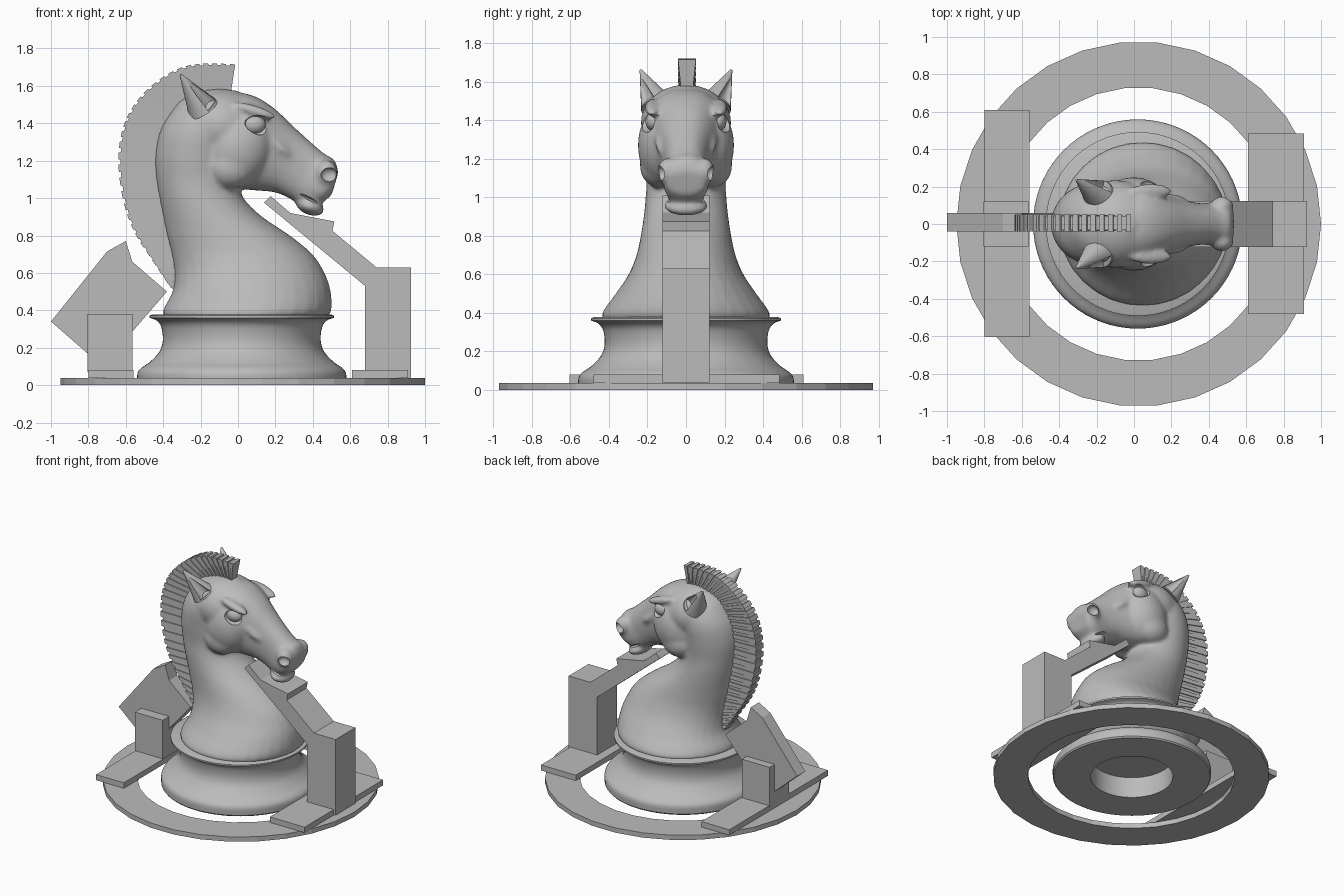
import bpy, bmesh
from math import sin, cos, pi, radians, copysign
from mathutils import Vector, Matrix

cube = bpy.data.objects.get("Cube")
if cube:
    bpy.data.objects.remove(cube, do_unlink=True)

grey = bpy.data.materials.new("plain_grey")
grey.use_nodes = True
grey.diffuse_color = (0.5, 0.5, 0.5, 1)
grey.node_tree.nodes["Principled BSDF"].inputs["Base Color"].default_value = (0.5, 0.5, 0.5, 1)


def make(name, bm, smooth=True):
    bmesh.ops.recalc_face_normals(bm, faces=bm.faces)
    mesh = bpy.data.meshes.new(name)
    bm.to_mesh(mesh)
    bm.free()
    mesh.materials.append(grey)
    ob = bpy.data.objects.new(name, mesh)
    bpy.context.collection.objects.link(ob)
    if smooth:
        shade(ob)
    return ob


def activate(ob):
    bpy.ops.object.select_all(action='DESELECT')
    ob.select_set(True)
    bpy.context.view_layer.objects.active = ob


def shade(ob):
    activate(ob)
    bpy.ops.object.shade_smooth_by_angle(angle=radians(35))


def carve(ob, bm):
    """Cut the shapes in bm out of ob."""
    cutter = make("hollow_cutter", bm, False)
    cutter.hide_render = True
    cut = ob.modifiers.new("carve", 'BOOLEAN')
    cut.operation = 'DIFFERENCE'
    cut.solver = 'EXACT'
    cut.object = cutter
    activate(ob)
    bpy.ops.object.modifier_apply(modifier="carve")
    bpy.data.objects.remove(cutter, do_unlink=True)
    shade(ob)


def spline(points, steps):
    """Smooth tuples of any length through the given points."""
    p = [Vector(q) for q in points]
    p = [2 * p[0] - p[1]] + p + [2 * p[-1] - p[-2]]
    out = []
    for i in range(1, len(p) - 2):
        a, b, c, d = p[i - 1:i + 3]
        for s in range(steps):
            t = s / steps
            out.append(b + (c - a) * (t / 2) + (2 * a - 5 * b + 4 * c - d) * (t * t / 2)
                       + (3 * b - a - 3 * c + d) * (t ** 3 / 2))
    return out + [p[-2]]


def loft(bm, sections, power, n=32):
    """Sections are (x1, z1, x2, z2, half width); rings span the two points."""
    rings = []
    for x1, z1, x2, z2, w in sections:
        mid = Vector(((x1 + x2) / 2, 0, (z1 + z2) / 2))
        arm = Vector(((x1 - x2) / 2, 0, (z1 - z2) / 2))
        ring = []
        for k in range(n):
            c, s = cos(2 * pi * k / n), sin(2 * pi * k / n)
            c, s = copysign(abs(c) ** power, c), copysign(abs(s) ** power, s)
            ring.append(bm.verts.new(mid + arm * c + Vector((0, w * s, 0))))
        rings.append(ring)
    for r, q in zip(rings, rings[1:]):
        for k in range(n):
            bm.faces.new((r[k], r[(k + 1) % n], q[(k + 1) % n], q[k]))
    bm.faces.new(rings[0])
    bm.faces.new(rings[-1])


def blob(bm, centre, size, turn=0):
    m = Matrix.Translation(centre) @ Matrix.Rotation(turn, 4, 'Y') @ Matrix.Diagonal((*size, 1))
    bmesh.ops.create_uvsphere(bm, u_segments=32, v_segments=20, radius=1, matrix=m)


def cone(bm, base, tip, r):
    base, tip = Vector(base), Vector(tip)
    axis = tip - base
    m = Matrix.Translation((base + tip) / 2) @ axis.to_track_quat('Z', 'Y').to_matrix().to_4x4()
    bmesh.ops.create_cone(bm, cap_ends=True, segments=24, radius1=r, radius2=0.006,
                          depth=axis.length, matrix=m)


def prism(bm, outline, halves, mid=0):
    """Outline in x, z; one half thickness in y for each corner."""
    a, b = [[bm.verts.new((x, mid + s * h, z)) for (x, z), h in zip(outline, halves)]
            for s in (-1, 1)]
    bm.faces.new(a)
    bm.faces.new(b)
    for k in range(len(a)):
        j = (k + 1) % len(a)
        bm.faces.new((a[k], a[j], b[j], b[k]))


def plate(name, outline, y0, y1):
    bm = bmesh.new()
    prism(bm, outline, [(y1 - y0) / 2] * len(outline), (y0 + y1) / 2)
    return make(name, bm, False)


def box(name, x0, x1, y0, y1, z0, z1):
    return plate(name, [(x0, z0), (x1, z0), (x1, z1), (x0, z1)], y0, y1)


def lathe(name, profile, steps, x, smooth=True):
    bm = bmesh.new()
    vs = [bm.verts.new((r, 0, z)) for r, z in profile]
    es = [bm.edges.new(pair) for pair in zip(vs, vs[1:])]
    bmesh.ops.spin(bm, geom=vs + es, cent=(0, 0, 0), axis=(0, 0, 1), angle=2 * pi, steps=steps)
    bmesh.ops.remove_doubles(bm, verts=bm.verts, dist=1e-4)
    bmesh.ops.translate(bm, verts=bm.verts, vec=(x, 0, 0))
    return make(name, bm, smooth)


# Flat ground ring and the turned base with a hollow underside
lathe("ground_ring", [(0.73, 0), (0.975, 0), (0.975, 0.037), (0.73, 0.037), (0.73, 0)],
      30, 0.025, False)
side = spline([(0.558, 0.01), (0.558, 0.06), (0.54, 0.09), (0.49, 0.125), (0.44, 0.18),
               (0.422, 0.24), (0.43, 0.31), (0.455, 0.345), (0.492, 0.36)], 5)
lathe("turned_base", [(0, 0.16), (0.29, 0.16), (0.29, 0), (0.55, 0)]
      + [tuple(p) for p in side] + [(0.492, 0.372), (0.48, 0.378), (0, 0.378)], 72, 0.02)

# Neck and head volumes, fused into one skin
bm = bmesh.new()
neck = [(0.42, 0.33, -0.36, 0.33, 0.38), (0.495, 0.385, -0.405, 0.385, 0.44),
        (0.496, 0.5, -0.35, 0.5, 0.365), (0.463, 0.6, -0.34, 0.6, 0.298),
        (0.398, 0.7, -0.355, 0.7, 0.257), (0.278, 0.8, -0.38, 0.8, 0.235),
        (0.13, 0.9, -0.4, 0.9, 0.22), (0.03, 1.0, -0.42, 1.0, 0.21),
        (0, 1.1, -0.437, 1.1, 0.205), (0, 1.22, -0.443, 1.22, 0.215),
        (0.02, 1.35, -0.42, 1.35, 0.222), (0.03, 1.45, -0.365, 1.45, 0.2),
        (0.03, 1.53, -0.295, 1.53, 0.145), (0, 1.575, -0.17, 1.58, 0.06)]
loft(bm, spline(neck, 4), 1)
head = [(-0.16, 1.56, -0.12, 1.13, 0.17), (0, 1.565, -0.07, 1.07, 0.21),
        (0.1, 1.54, 0.01, 1.05, 0.205), (0.2, 1.475, 0.1, 1.04, 0.165),
        (0.3, 1.38, 0.2, 1.03, 0.13), (0.4, 1.29, 0.28, 0.995, 0.112),
        (0.465, 1.235, 0.34, 0.965, 0.112), (0.515, 1.205, 0.43, 0.965, 0.118),
        (0.538, 1.14, 0.5, 1.015, 0.1)]
loft(bm, spline(head, 4), 0.85)
blob(bm, (-0.1, 0, 1.385), (0.24, 0.235, 0.2))                   # skull
blob(bm, (0.385, 0, 0.955), (0.08, 0.115, 0.045), 0.35)          # chin
for s in (1, -1):
    blob(bm, (0, s * 0.1, 1.27), (0.18, 0.15, 0.22), 0.3)        # cheek
    blob(bm, (-0.04, s * 0.14, 1.165), (0.13, 0.1, 0.115))       # jaw corner
    blob(bm, (0.09, s * 0.175, 1.465), (0.12, 0.042, 0.03), 0.3)  # brow
    blob(bm, (0.17, s * 0.115, 1.31), (0.15, 0.05, 0.035), 0.65)  # cheekbone
    blob(bm, (0.472, s * 0.095, 1.135), (0.06, 0.055, 0.07))     # nostril rim
horse = make("horse_head_and_neck", bm, False)
fuse = horse.modifiers.new("fuse", 'REMESH')
fuse.mode = 'VOXEL'
fuse.voxel_size = 0.011
soften = horse.modifiers.new("soften", 'SMOOTH')
soften.factor = 0.5
soften.iterations = 18
activate(horse)
for name in ("fuse", "soften"):
    bpy.ops.object.modifier_apply(modifier=name)

# Mouth line, nostril hollows and eye sockets
bm = bmesh.new()
for s in (1, -1):
    blob(bm, (0.385, s * 0.13, 0.995), (0.085, 0.06, 0.011), 0.46)
    blob(bm, (0.488, s * 0.132, 1.125), (0.045, 0.035, 0.038))
    blob(bm, (0.115, s * 0.21, 1.39), (0.08, 0.05, 0.052), 0.2)
carve(horse, bm)

# Ears with a hollow turned forward and out
for s, label in ((1, "back"), (-1, "front")):
    bm = bmesh.new()
    cone(bm, (-0.185, s * 0.15, 1.475), (-0.307, s * 0.235, 1.66), 0.088)
    ear = make("ear_" + label, bm)
    bm = bmesh.new()
    cone(bm, (-0.13, s * 0.21, 1.5), (-0.278, s * 0.25, 1.64), 0.05)
    carve(ear, bm)

    # Eye
    bm = bmesh.new()
    blob(bm, (0.085, s * 0.165, 1.393), (0.062, 0.045, 0.05))
    make("eye_" + label, bm)

# Clipped mane: broad slats and narrow grooves fanned along the crest
crest = spline([(-0.32, 0.51, -0.36, 0.52), (-0.32, 0.62, -0.46, 0.67),
                (-0.36, 0.8, -0.55, 0.81), (-0.39, 0.96, -0.61, 0.97),
                (-0.42, 1.17, -0.64, 1.18), (-0.4, 1.33, -0.62, 1.36),
                (-0.35, 1.44, -0.555, 1.5), (-0.27, 1.51, -0.44, 1.62),
                (-0.18, 1.54, -0.3, 1.7), (-0.1, 1.55, -0.16, 1.72),
                (-0.04, 1.55, -0.015, 1.715)], 3)
bm = bmesh.new()
for a, c in zip(crest, crest[1:]):
    m = a.lerp(c, 0.42)
    for p, q, half, reach in ((a, m, 0.038, 0.95), (m, c, 0.046, 1)):
        ends = [(v[:2], Vector(v[:2]).lerp(Vector(v[2:]), reach)) for v in (p, q)]
        prism(bm, [ends[0][0], ends[0][1], ends[1][1], ends[1][0]],
              (half - 0.016, half, half, half - 0.016), 0.005)
make("mane", bm, False)

# Supports under the chin and behind the mane
box("chin_support_foot", 0.61, 0.91, -0.48, 0.485, 0.037, 0.08)
plate("chin_support", [(0.68, 0.04), (0.926, 0.04), (0.926, 0.63), (0.74, 0.63), (0.505, 0.825),
                       (0.515, 0.875), (0.28, 0.92), (0.175, 1.01), (0.14, 0.975), (0.68, 0.53)],
      -0.122, 0.122)
box("mane_support_foot", -0.8, -0.56, -0.605, 0.61, 0.037, 0.08)
box("mane_support_post", -0.805, -0.565, -0.12, 0.12, 0.07, 0.38)
plate("mane_support_brace", [(-1, 0.34), (-0.725, 0.1), (-0.38, 0.5), (-0.565, 0.66),
                             (-0.6, 0.77), (-0.7, 0.715)], -0.04, 0.06)
